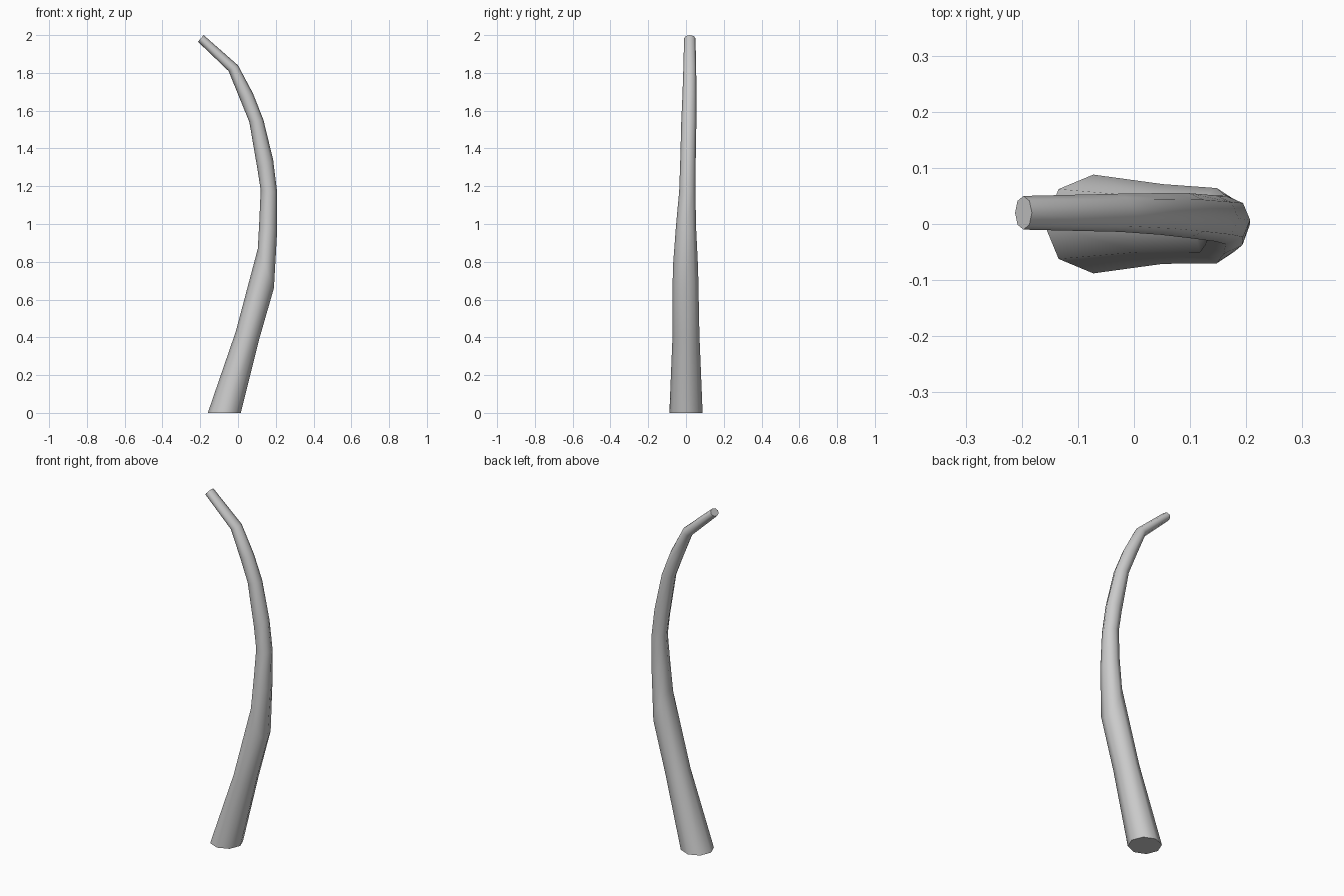
import bpy, bmesh, math

if "Cube" in bpy.data.objects:
    bpy.data.objects.remove(bpy.data.objects["Cube"])

SIDES = 8
# Rings along the trunk: left x, left z, right x, right z, y centre, y half width
RINGS = [
    (-0.16, 0.00, 0.015, 0.00, 0.000, 0.088),
    (-0.012, 0.43, 0.115, 0.40, 0.000, 0.071),
    (0.105, 0.87, 0.19, 0.66, -0.003, 0.067),
    (0.113, 1.02, 0.207, 0.96, 0.000, 0.053),
    (0.12, 1.18, 0.207, 1.17, 0.007, 0.043),
    (0.103, 1.29, 0.186, 1.34, 0.010, 0.041),
    (0.06, 1.54, 0.135, 1.55, 0.015, 0.040),
    (0.011, 1.66, 0.08, 1.69, 0.018, 0.037),
    (-0.05, 1.81, 0.00, 1.84, 0.020, 0.034),
    (-0.212, 1.965, -0.182, 2.00, 0.020, 0.030),
]

# Tapered, bending trunk with closed ends
bm = bmesh.new()
loops = []
for lx, lz, rx, rz, yc, yh in RINGS:
    loop = []
    for i in range(SIDES):
        a = 2 * math.pi * i / SIDES
        c = math.cos(a)
        loop.append(bm.verts.new(((lx + rx) / 2 + c * (rx - lx) / 2,
                                  yc + math.sin(a) * yh,
                                  (lz + rz) / 2 + c * (rz - lz) / 2)))
    loops.append(loop)
for a, b in zip(loops, loops[1:]):
    for i in range(SIDES):
        j = (i + 1) % SIDES
        bm.faces.new((a[i], a[j], b[j], b[i]))
bm.faces.new(loops[0][::-1])
bm.faces.new(loops[-1])
bmesh.ops.recalc_face_normals(bm, faces=bm.faces)

mesh = bpy.data.meshes.new("curved_trunk")
bm.to_mesh(mesh)
bm.free()
trunk = bpy.data.objects.new("curved_trunk", mesh)
bpy.context.collection.objects.link(trunk)
bpy.context.view_layer.objects.active = trunk
trunk.select_set(True)
bpy.ops.object.shade_smooth_by_angle(angle=math.radians(60))
